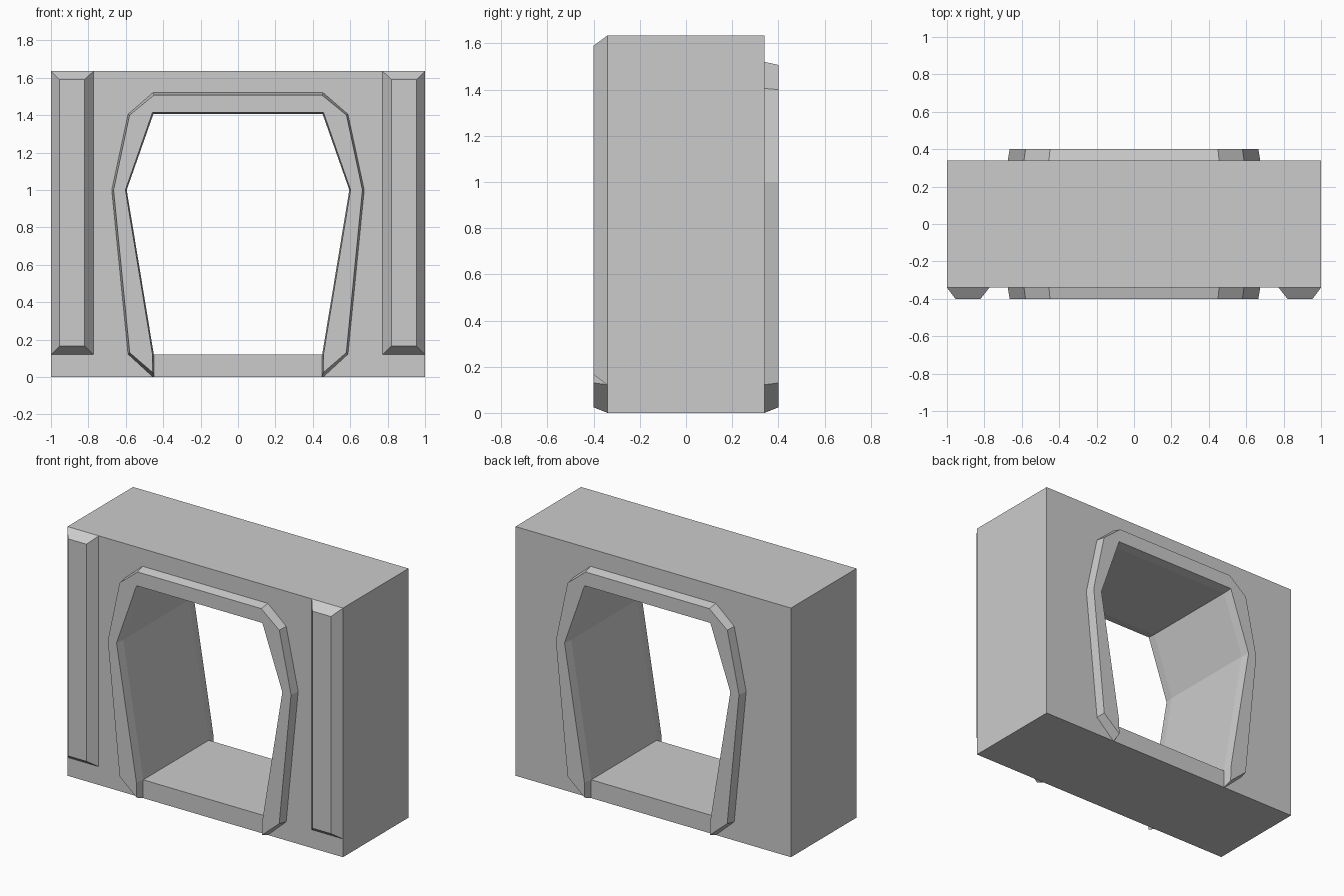
import bpy, bmesh

if "Cube" in bpy.data.objects:
    bpy.data.objects.remove(bpy.data.objects["Cube"])

TOP, WALL, FACE = 1.635, 0.34, 0.40   # height, wall half depth, trim half depth


def make(name, bm):
    bmesh.ops.recalc_face_normals(bm, faces=bm.faces[:])
    mesh = bpy.data.meshes.new(name)
    bm.to_mesh(mesh)
    bm.free()
    ob = bpy.data.objects.new(name, mesh)
    bpy.context.collection.objects.link(ob)
    return ob


def loft(name, prof_a, ya, prof_b, yb):
    """Closed solid between two xz outlines lying at depths ya and yb."""
    bm = bmesh.new()
    a = [bm.verts.new((x, ya, z)) for x, z in prof_a]
    b = [bm.verts.new((x, yb, z)) for x, z in prof_b]
    bm.faces.new(a)
    bm.faces.new(b)
    n = len(a)
    for i in range(n):
        j = (i + 1) % n
        bm.faces.new((a[i], a[j], b[j], b[i]))
    return make(name, bm)


def mirrored(half):
    """Complete a right-hand outline with its left-hand copy."""
    return half + [(-x, z) for x, z in reversed(half)]


def rect(x0, x1, z0, z1):
    return [(x0, z0), (x1, z0), (x1, z1), (x0, z1)]


# Wall block with the six-sided tunnel cut through it
block = rect(-1, 1, 0, TOP)
wall = loft("wall", block, -WALL, block, WALL)
hole = mirrored([(0.45, 0.12), (0.595, 1.0), (0.452, 1.407)])
cutter = loft("tunnel_cutter", hole, -1, hole, 1)
cutter.hide_render = True
mod = wall.modifiers.new("tunnel", 'BOOLEAN')
mod.operation = 'DIFFERENCE'
mod.solver = 'EXACT'
mod.object = cutter
bpy.context.view_layer.objects.active = wall
bpy.ops.object.modifier_apply(modifier=mod.name)
bpy.data.objects.remove(cutter)

# Arch trim on both faces, chamfered towards its outer face
outer_base = [(0.455, 0.0), (0.588, 0.122), (0.675, 1.0), (0.588, 1.405), (0.455, 1.52)]
outer_face = [(0.457, 0.025), (0.579, 0.13), (0.665, 1.0), (0.58, 1.4), (0.449, 1.507)]
inner_base = [(0.45, 0.0), (0.45, 0.12), (0.595, 1.0), (0.452, 1.407)]
inner_face = [(0.456, 0.024), (0.457, 0.12), (0.602, 1.0), (0.457, 1.415)]
base = mirrored(outer_base) + mirrored(inner_base)[::-1]
face = mirrored(outer_face) + mirrored(inner_face)[::-1]
for side, s in (("front", -1), ("back", 1)):
    loft(side + "_arch_trim", base, s * WALL, face, s * FACE)

# Tapered pilasters at the two front edges
for side, s in (("left", -1), ("right", 1)):
    loft(side + "_pilaster",
         rect(s * 0.773, s * 1.0, 0.12, TOP), -WALL,
         rect(s * 0.82, s * 0.955, 0.165, 1.59), -FACE)
